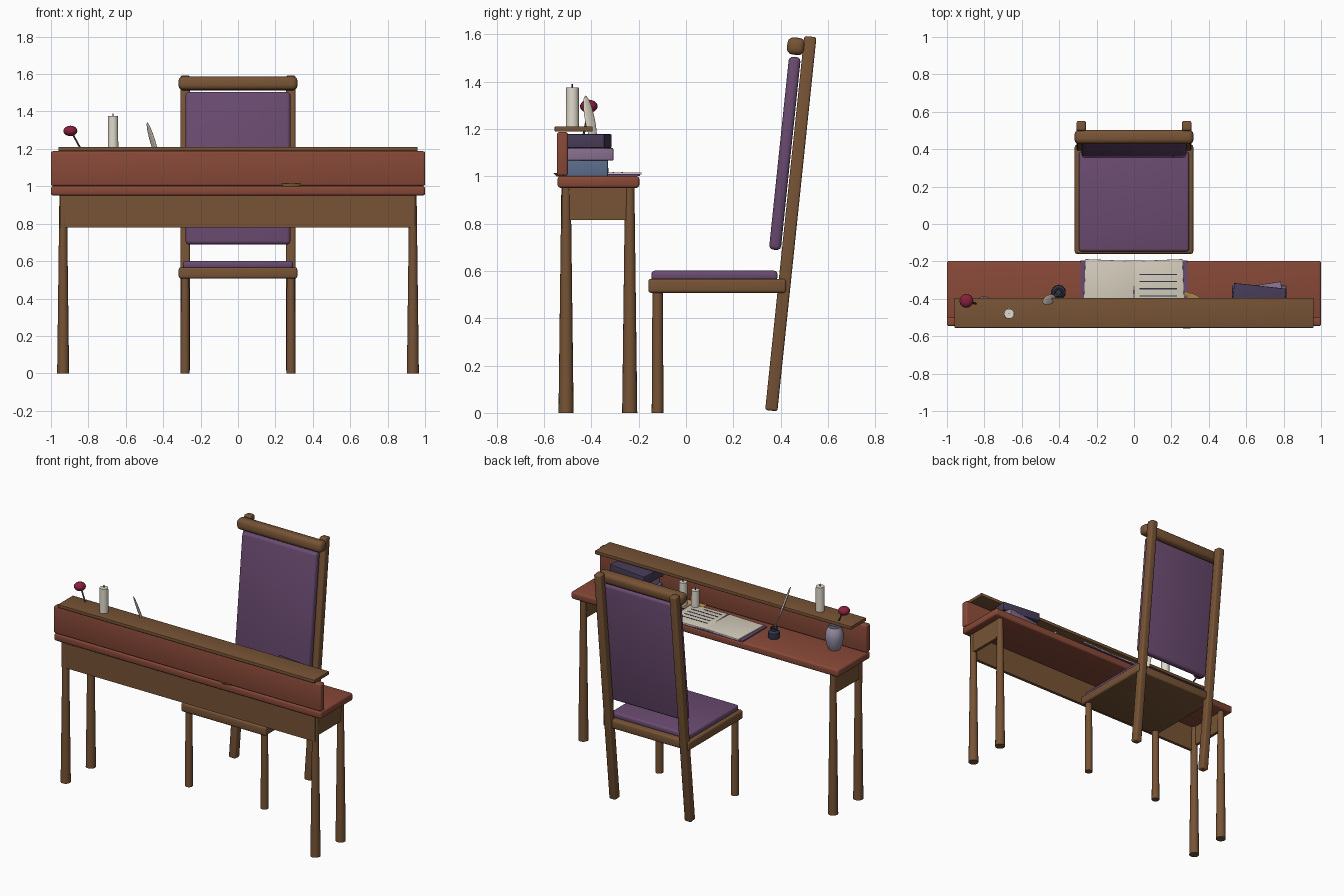
import bpy, bmesh, math
from mathutils import Vector, Matrix, Euler

if "Cube" in bpy.data.objects:
    bpy.data.objects.remove(bpy.data.objects["Cube"])


def mat(name, r, g, b):
    m = bpy.data.materials.new(name)
    m.diffuse_color = [(c / 255) ** 2.2 for c in (r, g, b)] + [1]
    m.use_nodes = True
    m.node_tree.nodes["Principled BSDF"].inputs["Base Color"].default_value = m.diffuse_color
    return m


WOOD = mat("wood", 118, 84, 56)
RED = mat("red_wood", 134, 74, 58)
PURPLE = mat("purple_cloth", 106, 76, 112)
PAPER = mat("paper", 212, 204, 188)
WAX = mat("wax", 224, 218, 204)
INK = mat("ink", 54, 58, 74)
GOLD = mat("gold", 190, 150, 84)
ROSE = mat("rose", 134, 38, 62)
STEM = mat("stem", 84, 88, 66)
VASE = mat("glaze", 150, 142, 166)
BLUE = mat("blue_cover", 92, 108, 138)
MAUVE = mat("mauve_cover", 138, 114, 146)
DARK = mat("dark_cover", 72, 62, 88)


def finish(name, bm, material, matrix=None):
    if matrix:
        bmesh.ops.transform(bm, matrix=matrix, verts=bm.verts)
    bmesh.ops.recalc_face_normals(bm, faces=bm.faces)
    me = bpy.data.meshes.new(name)
    bm.to_mesh(me)
    bm.free()
    me.materials.append(material)
    ob = bpy.data.objects.new(name, me)
    bpy.context.collection.objects.link(ob)
    bpy.ops.object.select_all(action='DESELECT')
    ob.select_set(True)
    bpy.context.view_layer.objects.active = ob
    bpy.ops.object.shade_smooth_by_angle(angle=math.radians(35))
    return ob


def box(name, center, size, material, bevel=0.0, rot=(0, 0, 0)):
    bm = bmesh.new()
    bmesh.ops.create_cube(bm, size=1)
    bmesh.ops.scale(bm, vec=size, verts=bm.verts)
    if bevel:
        bmesh.ops.bevel(bm, geom=bm.edges[:], offset=bevel, segments=3,
                        profile=0.5, affect='EDGES', clamp_overlap=True)
    return finish(name, bm, material,
                  Matrix.Translation(center) @ Euler(rot).to_matrix().to_4x4())


def rod(name, a, b, r1, r2, material, sides=16):
    a, b = Vector(a), Vector(b)
    d = b - a
    bm = bmesh.new()
    bmesh.ops.create_cone(bm, cap_ends=True, segments=sides, radius1=r1,
                          radius2=r2, depth=d.length)
    q = d.to_track_quat('Z', 'Y').to_matrix().to_4x4()
    return finish(name, bm, material, Matrix.Translation((a + b) / 2) @ q)


def ball(name, center, radii, material, direction=(0, 0, 1)):
    bm = bmesh.new()
    bmesh.ops.create_uvsphere(bm, u_segments=20, v_segments=12, radius=1)
    q = Vector(direction).to_track_quat('Z', 'Y').to_matrix().to_4x4()
    return finish(name, bm, material,
                  Matrix.Translation(center) @ q @ Matrix.Diagonal((*radii, 1)))


def lathe(name, center, profile, material, sides=24):
    bm = bmesh.new()
    vs = [bm.verts.new((r, 0, z)) for r, z in profile]
    es = [bm.edges.new(p) for p in zip(vs, vs[1:])]
    bmesh.ops.spin(bm, geom=vs + es, cent=(0, 0, 0), axis=(0, 0, 1),
                   angle=math.tau, steps=sides)
    bmesh.ops.remove_doubles(bm, verts=bm.verts, dist=1e-5)
    return finish(name, bm, material, Matrix.Translation(center))


def candle(name, x, y, z0, z1, r):
    rod(name, (x, y, z0), (x, y, z1), r, r * 0.95, WAX, 20)
    rod(name + "_wick", (x, y, z1), (x, y, z1 + 0.015), 0.003, 0.003, INK, 6)


# Desk
box("desk_top", (0, -0.37, 0.976), (2.0, 0.345, 0.05), RED, 0.012)
box("back_board", (0, -0.522, 1.095), (2.0, 0.046, 0.185), RED, 0.01)
box("shelf", (0, -0.475, 1.2), (1.92, 0.16, 0.022), WOOD, 0.003)
box("front_apron", (-0.003, -0.517, 0.867), (1.9, 0.02, 0.174), WOOD)
for s, side in ((-1, "left"), (1, "right")):
    box(side + "_apron", (s * 0.94, -0.375, 0.885), (0.02, 0.29, 0.138), WOOD)
    for y, end in ((-0.507, "front"), (-0.238, "rear")):
        rod(f"desk_{end}_leg_{side}", (s * 0.935, y, 0), (s * 0.935, y, 0.95),
            0.032, 0.02, WOOD)

# Chair
TILT = -0.104
box("seat_frame", (0, 0.132, 0.537), (0.634, 0.583, 0.06), WOOD, 0.012)
box("seat_cushion", (0, 0.12, 0.58), (0.59, 0.533, 0.042), PURPLE, 0.014)
box("back_cushion", (0, 0.418, 1.097), (0.56, 0.05, 0.82), PURPLE, 0.018, (TILT, 0, 0))
box("crest_rail", (0, 0.465, 1.55), (0.636, 0.075, 0.073), WOOD, 0.025, (TILT, 0, 0))
for s, side in ((-1, "left"), (1, "right")):
    rod("chair_front_leg_" + side, (s * 0.283, -0.12, 0), (s * 0.283, -0.12, 0.52),
        0.025, 0.022, WOOD)
    box("chair_back_post_" + side, (s * 0.282, 0.443, 0.8), (0.05, 0.052, 1.59),
        WOOD, 0.01, (TILT, 0, 0))

# Stack of books
box("book_bottom", (0.67, -0.425, 1.034), (0.29, 0.19, 0.066), BLUE, 0.003)
box("book_middle", (0.67, -0.426, 1.093), (0.263, 0.201, 0.052), MAUVE, 0.003, (0, 0, 0.15))
box("book_top", (0.665, -0.42, 1.149), (0.28, 0.18, 0.058), DARK, 0.003, (0, 0, -0.11))

# Open book with ruled lines
box("open_book_cover", (0, -0.327, 1.005), (0.57, 0.265, 0.008), PURPLE)
for s, side in ((-1, "left"), (1, "right")):
    box("page_" + side, (s * 0.132, -0.323, 1.012), (0.265, 0.26, 0.01), PAPER,
        0.002, (0, 0, s * 0.04))
for i in range(5):
    w = 0.13 if i == 4 else 0.2
    box(f"ruled_line_{i + 1}", (0.03 + w / 2, -0.27 - i * 0.038, 1.0175),
        (w, 0.006, 0.002), INK)

# Candles and saucer
lathe("saucer", (0.283, -0.463, 1.0),
      [(0, 0), (0.085, 0), (0.097, 0.014), (0.09, 0.014), (0.08, 0.008), (0, 0.008)], GOLD)
candle("saucer_candle_tall", 0.322, -0.43, 1.005, 1.16, 0.026)
candle("saucer_candle_short", 0.236, -0.437, 1.005, 1.125, 0.026)
candle("shelf_candle", -0.668, -0.48, 1.21, 1.375, 0.028)

# Ink pot and quill
lathe("ink_pot", (-0.403, -0.365, 1.0),
      [(0, 0), (0.034, 0), (0.038, 0.012), (0.036, 0.04), (0.022, 0.052),
       (0.024, 0.068), (0.016, 0.068), (0.014, 0.03), (0, 0.03)], INK)
tip, nib = Vector((-0.485, -0.425, 1.34)), Vector((-0.395, -0.367, 1.03))
rod("quill_shaft", nib, tip, 0.003, 0.003, WAX, 8)
ball("quill_feather", tip.lerp(nib, 0.34), (0.025, 0.007, 0.112), PAPER, tip - nib)

# Vase and rose
lathe("vase", (-0.8, -0.445, 1.0),
      [(0, 0), (0.035, 0), (0.05, 0.035), (0.058, 0.085), (0.052, 0.125), (0.036, 0.15),
       (0.04, 0.17), (0.032, 0.17), (0.028, 0.15), (0.045, 0.1), (0.03, 0.02), (0, 0.015)], VASE)
rod("rose_stem", (-0.775, -0.452, 1.08), (-0.89, -0.41, 1.29), 0.005, 0.005, STEM, 8)
ball("rose_head", (-0.896, -0.411, 1.296), (0.037, 0.037, 0.028), ROSE)
